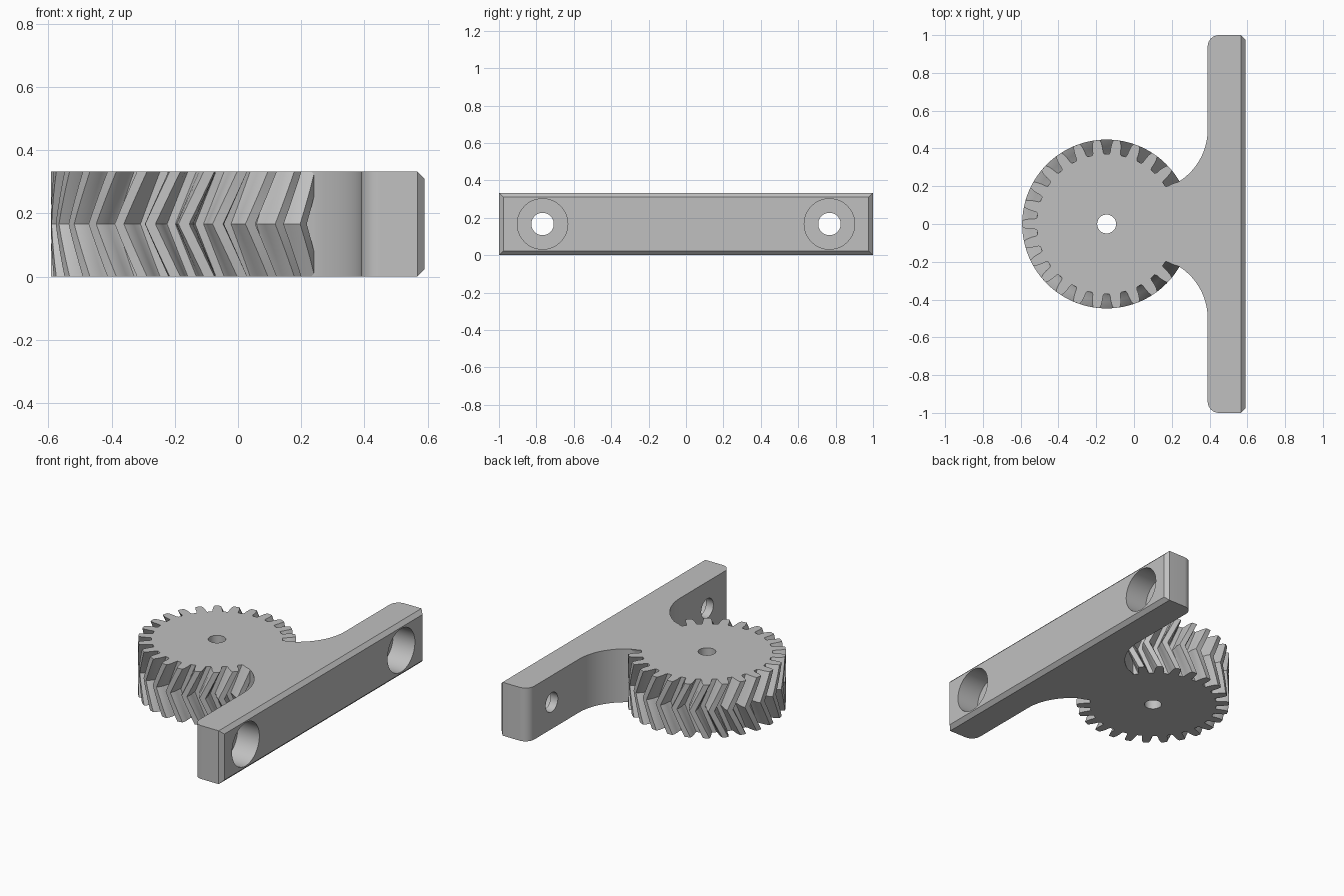
import bpy
import bmesh
from math import sin, cos, pi, radians
from mathutils import Matrix

cube = bpy.data.objects.get("Cube")
if cube:
    bpy.data.objects.remove(cube, do_unlink=True)

HEIGHT = 0.333
GEAR_X = -0.145
TEETH = 26
TWIST = 0.18          # angle swept by each half of the herringbone
FACE_X = 0.59         # outer face of the mounting plate
BACK_X = 0.39

grey = bpy.data.materials.new("plain grey")
grey.use_nodes = True
grey.diffuse_color = (0.53, 0.53, 0.53, 1)
grey.node_tree.nodes["Principled BSDF"].inputs["Base Color"].default_value = (0.53, 0.53, 0.53, 1)


def make_object(name, bm):
    bmesh.ops.recalc_face_normals(bm, faces=bm.faces[:])
    mesh = bpy.data.meshes.new(name)
    bm.to_mesh(mesh)
    bm.free()
    mesh.materials.append(grey)
    obj = bpy.data.objects.new(name, mesh)
    bpy.context.collection.objects.link(obj)
    return obj


def loft(bm, rings):
    """Skin a stack of equal rings and cap both ends."""
    loops = [[bm.verts.new(p) for p in ring] for ring in rings]
    for low, high in zip(loops, loops[1:]):
        for i in range(len(low)):
            j = (i + 1) % len(low)
            bm.faces.new((low[i], low[j], high[j], high[i]))
    bm.faces.new(loops[0][::-1])
    bm.faces.new(loops[-1])


def combine(target, tool, operation):
    """Apply a boolean and discard the tool."""
    mod = target.modifiers.new("combine", 'BOOLEAN')
    mod.operation = operation
    mod.solver = 'EXACT'
    mod.object = tool
    bpy.context.view_layer.update()
    graph = bpy.context.evaluated_depsgraph_get()
    result = bpy.data.meshes.new_from_object(target.evaluated_get(graph))
    target.modifiers.clear()
    target.data = result
    bpy.data.objects.remove(tool, do_unlink=True)


def cylinder(name, radius, depth, matrix):
    bm = bmesh.new()
    bmesh.ops.create_cone(bm, cap_ends=True, segments=48, radius1=radius,
                          radius2=radius, depth=depth, matrix=matrix)
    obj = make_object(name, bm)
    obj.hide_render = True
    return obj


def arc(cx, cy, r, start, end, steps):
    return [(cx + r * cos(radians(start + (end - start) * i / steps)),
             cy + r * sin(radians(start + (end - start) * i / steps)))
            for i in range(steps + 1)]


# Herringbone gear: one tooth as (radius, half angle), repeated and twisted
flank = [(0.37, 0.085), (0.38, 0.072), (0.405, 0.066), (0.43, 0.054), (0.447, 0.038)]
tooth = [(r, -a) for r, a in flank] + [(r, a) for r, a in reversed(flank)]
pitch = 2 * pi / TEETH
outline = [(r, a - pi / 2 + (k + 0.5) * pitch) for k in range(TEETH) for r, a in tooth]
SLICES = 8
rings = []
for s in range(SLICES + 1):
    t = s / SLICES
    turn = -TWIST * (1 - abs(2 * t - 1))
    rings.append([(GEAR_X + r * cos(a + turn), r * sin(a + turn), HEIGHT * t)
                  for r, a in outline])
bm = bmesh.new()
loft(bm, rings)
gear = make_object("herringbone_gear", bm)

# Mounting plate with a web that flares into the gear
half = arc(0.065, 0.5, 0.325, -76, 0, 20) + arc(BACK_X + 0.06, 0.94, 0.06, 180, 90, 8)
half.append((FACE_X, 1.0))
profile = half + [(x, -y) for x, y in reversed(half)]
bm = bmesh.new()
loft(bm, [[(x, y, z) for x, y in profile] for z in (0, HEIGHT)])
rim = [e for e in bm.edges if all(v.co.x > FACE_X - 0.001 for v in e.verts)]
bmesh.ops.bevel(bm, geom=rim, offset=0.023, offset_type='OFFSET', segments=1,
                profile=0.5, affect='EDGES')
bracket = make_object("geared_mounting_bracket", bm)
combine(bracket, gear, 'UNION')

# Shaft bore
bore = cylinder("shaft_bore", 0.05, 1, Matrix.Translation((GEAR_X, 0, HEIGHT / 2)))
combine(bracket, bore, 'DIFFERENCE')

# Counterbored screw holes
sideways = Matrix.Rotation(pi / 2, 4, 'Y')
for y in (-0.767, 0.767):
    for name, radius, start in (("screw_hole", 0.06, 0.3), ("counterbore", 0.135, 0.44)):
        place = Matrix.Translation(((start + 0.7) / 2, y, HEIGHT / 2)) @ sideways
        combine(bracket, cylinder(name, radius, 0.7 - start, place), 'DIFFERENCE')

# Smooth the curved walls, keep the machined edges sharp
bpy.ops.object.select_all(action='DESELECT')
bracket.select_set(True)
bpy.context.view_layer.objects.active = bracket
bpy.ops.object.shade_smooth_by_angle(angle=radians(25))
